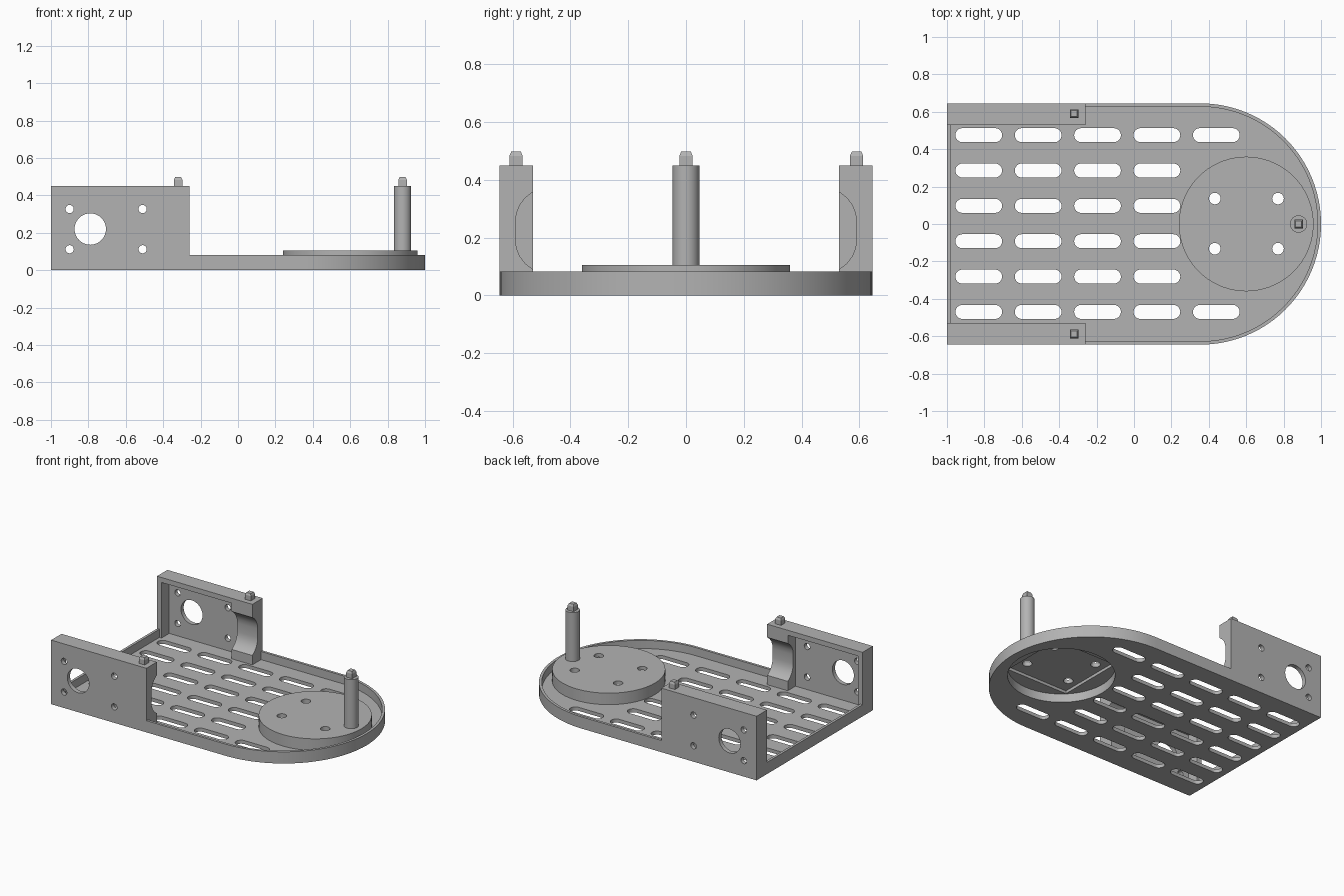
import bpy, bmesh, math
from mathutils import Vector, Matrix

if "Cube" in bpy.data.objects:
    bpy.data.objects.remove(bpy.data.objects["Cube"])

grey = bpy.data.materials.new("plain_grey")
grey.use_nodes = True
grey.diffuse_color = (0.45, 0.45, 0.45, 1)
grey.node_tree.nodes["Principled BSDF"].inputs["Base Color"].default_value = (0.45, 0.45, 0.45, 1)


# ---- helpers ----
def arc(cx, cy, r, start, end, steps):
    return [(cx + r * math.cos(math.radians(start + (end - start) * i / steps)),
             cy + r * math.sin(math.radians(start + (end - start) * i / steps)))
            for i in range(steps + 1)]


def circle(cx, cy, r, steps=40):
    return arc(cx, cy, r, 0, 360, steps)[:-1]


def capsule(cx, cy, half, r, turn=0):
    dx, dy = half * math.cos(math.radians(turn)), half * math.sin(math.radians(turn))
    return (arc(cx + dx, cy + dy, r, turn - 90, turn + 90, 12)
            + arc(cx - dx, cy - dy, r, turn + 90, turn + 270, 12))


def rect(x0, x1, y0, y1):
    return [(x0, y0), (x1, y0), (x1, y1), (x0, y1)]


PLACE = {"z": lambda u, v, w: (u, v, w),
         "y": lambda u, v, w: (u, w, v),
         "x": lambda u, v, w: (w, u, v)}


def prism(name, outlines, low, high, axis="z"):
    """Extrude each closed outline along an axis, all in one mesh."""
    bm = bmesh.new()
    for outline in outlines:
        ends = [[bm.verts.new(PLACE[axis](u, v, w)) for u, v in outline] for w in (low, high)]
        bm.faces.new(ends[0])
        bm.faces.new(ends[1])
        for i in range(len(outline)):
            j = (i + 1) % len(outline)
            bm.faces.new((ends[0][i], ends[0][j], ends[1][j], ends[1][i]))
    bmesh.ops.recalc_face_normals(bm, faces=bm.faces)
    mesh = bpy.data.meshes.new(name)
    bm.to_mesh(mesh)
    bm.free()
    mesh.materials.append(grey)
    obj = bpy.data.objects.new(name, mesh)
    bpy.context.collection.objects.link(obj)
    return obj


def activate(obj):
    bpy.ops.object.select_all(action="DESELECT")
    obj.select_set(True)
    bpy.context.view_layer.objects.active = obj


def combine(target, tool, operation="DIFFERENCE"):
    mod = target.modifiers.new("combine", "BOOLEAN")
    mod.operation = operation
    mod.solver = "EXACT"
    mod.object = tool
    activate(target)
    bpy.ops.object.modifier_apply(modifier=mod.name)
    bpy.data.objects.remove(tool)


def finish(obj):
    activate(obj)
    bpy.ops.object.shade_smooth_by_angle(angle=math.radians(30))


HALF = 0.645
FLOOR, RIM, TOP = 0.025, 0.082, 0.45
INNER = 0.53
BEND = 1 - HALF
HUB = (0.6, 0)


def tray_outline(inset):
    r = HALF - inset
    return arc(BEND, 0, r, -90, 90, 48) + [(-1 + inset, r), (-1 + inset, -r)]


# ---- tray with a thin rim ----
tray = prism("slotted_tray", [tray_outline(0)], 0, RIM)
combine(tray, prism("tray_hollow", [tray_outline(0.018)], FLOOR, 0.3))

# ---- side brackets, hollowed on the inside ----
for side in (-1, 1):
    def span(a, b):
        return sorted((side * a, side * b))

    bracket = prism("bracket", [rect(-1, -0.26, *span(INNER, HALF))], 0, TOP)
    combine(bracket, prism("pocket", [rect(-0.965, -0.42, *span(0.4, 0.615))], FLOOR, TOP - 0.035))
    cradle = capsule(side * 0.473, 0.224, 0.031, 0.117, 90)
    combine(bracket, prism("cradle", [cradle], -0.5, -0.2, "x"))
    holes = [circle(-0.79, 0.22, 0.084)]
    holes += [circle(x, z, 0.022, 20) for x in (-0.9, -0.51) for z in (0.112, 0.327)]
    combine(bracket, prism("holes", holes, *span(0.6, 0.7), "y"))
    combine(tray, bracket, "UNION")

# ---- floor slots and the opening under the disk ----
slots = []
for row in range(6):
    columns = 5 if row in (0, 5) else 4
    slots += [capsule(-0.83 + 0.3175 * c, -0.47 + 0.189 * row, 0.0875, 0.0375)
              for c in range(columns)]
combine(tray, prism("slots", slots, -0.1, 0.06))
combine(tray, prism("opening", [circle(*HUB, 0.34, 72)], -0.1, 0.06))
finish(tray)

# ---- raised disk with a square pocket beneath ----
disk = prism("mounting_disk", [circle(*HUB, 0.36, 72)], FLOOR, 0.106)
combine(disk, prism("recess", [circle(*HUB, 0.34, 72)], -0.1, 0.06))
combine(disk, prism("square_pocket", [rect(0.362, 0.838, -0.238, 0.238)], 0, 0.08))
screws = [circle(x, y, 0.031, 24) for x in (0.432, 0.77) for y in (-0.132, 0.136)]
combine(disk, prism("screw_holes", screws, 0, 0.2))
finish(disk)

# ---- support post ----
post = prism("support_post", [circle(0.88, 0, 0.046)], 0.1, TOP)
finish(post)

# ---- square locating pins with tapered tips ----
for name, x, y in (("post_pin", 0.88, 0), ("left_bracket_pin", -0.32, 0.59),
                   ("right_bracket_pin", -0.32, -0.588)):
    w = 0.023
    pin = prism(name, [rect(x - w, x + w, y - w, y + w)], TOP - 0.005, 0.483)
    bm = bmesh.new()
    bm.from_mesh(pin.data)
    tip = max(bm.faces, key=lambda f: f.calc_center_median().z)
    tip = bmesh.ops.extrude_discrete_faces(bm, faces=[tip])["faces"][0]
    bmesh.ops.translate(bm, verts=tip.verts, vec=Vector((0, 0, 0.014)))
    bmesh.ops.scale(bm, verts=tip.verts, vec=(0.72, 0.72, 1),
                    space=Matrix.Translation((-x, -y, 0)))
    bm.to_mesh(pin.data)
    bm.free()
